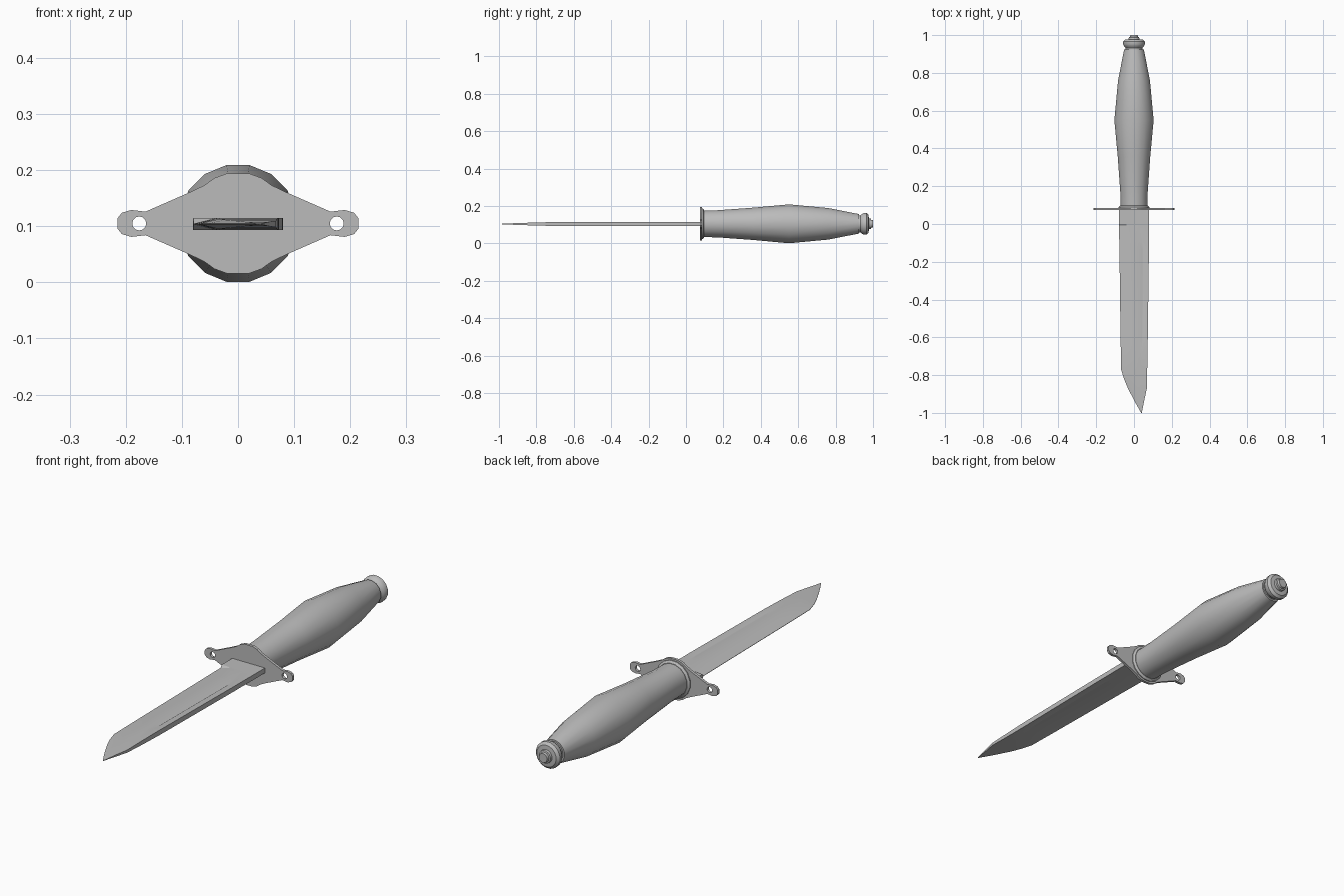
import bpy, bmesh, math

if "Cube" in bpy.data.objects:
    bpy.data.objects.remove(bpy.data.objects["Cube"])

CZ = 0.105  # height of the long axis

# Dark grey steel used by every part
steel = bpy.data.materials.new("dark_grey")
steel.diffuse_color = (0.5, 0.5, 0.5, 1)
steel.use_nodes = True
steel.node_tree.nodes["Principled BSDF"].inputs["Base Color"].default_value = steel.diffuse_color


def make_object(name, bm, angle=35):
    bmesh.ops.recalc_face_normals(bm, faces=bm.faces)
    me = bpy.data.meshes.new(name)
    bm.to_mesh(me)
    bm.free()
    ob = bpy.data.objects.new(name, me)
    bpy.context.collection.objects.link(ob)
    finish(ob, angle)
    return ob


def finish(ob, angle):
    ob.data.materials.clear()
    ob.data.materials.append(steel)
    bpy.ops.object.select_all(action='DESELECT')
    ob.select_set(True)
    bpy.context.view_layer.objects.active = ob
    bpy.ops.object.shade_smooth_by_angle(angle=math.radians(angle))


def loft(bm, sections):
    rings = [[bm.verts.new(p) for p in s] for s in sections]
    n = len(rings[0])
    for a, b in zip(rings, rings[1:]):
        for i in range(n):
            j = (i + 1) % n
            bm.faces.new((a[i], a[j], b[j], b[i]))
    bm.faces.new(rings[0])
    bm.faces.new(rings[-1])


def lathe(name, profile, sides=16):
    bm = bmesh.new()
    angles = [(i + 0.5) * math.tau / sides for i in range(sides)]
    loft(bm, [[(r * math.cos(a), y, CZ + r * math.sin(a)) for a in angles]
              for y, r in profile])
    return make_object(name, bm)


# Turned grip, collar and pommel
lathe("grip", [(0.09, 0.072), (0.17, 0.074), (0.36, 0.088), (0.55, 0.106),
               (0.76, 0.086), (0.925, 0.053)])
lathe("collar", [(0.083, 0.083), (0.09, 0.083), (0.097, 0.074)])
lathe("pommel", [(0.92, 0.046), (0.932, 0.046), (0.942, 0.054), (0.951, 0.059),
                 (0.965, 0.059), (0.976, 0.048), (0.978, 0.03)])
lathe("pommel_nut", [(0.975, 0.03), (0.988, 0.028), (0.99, 0.022), (1.0, 0.02)])

# Guard plate: quarter outline mirrored, with two lanyard holes
quarter = [(0.215, 0.009), (0.207, 0.019), (0.19, 0.024), (0.165, 0.021),
           (0.085, 0.056), (0.06, 0.068), (0.042, 0.081), (0.02, 0.089)]
right = quarter + [(-x, z) for x, z in reversed(quarter)]
outline = right + [(-x, -z) for x, z in right]
cu = bpy.data.curves.new("guard", 'CURVE')
cu.dimensions = '2D'
cu.fill_mode = 'BOTH'
cu.extrude = 0.006
holes = [[(cx + 0.0125 * math.cos(i * math.tau / 12), 0.0125 * math.sin(i * math.tau / 12))
          for i in range(12)] for cx in (-0.176, 0.176)]
for loop in [outline] + holes:
    sp = cu.splines.new('POLY')
    sp.points.add(len(loop) - 1)
    for p, (x, z) in zip(sp.points, loop):
        p.co = (x, z, 0, 1)
    sp.use_cyclic_u = True
guard = bpy.data.objects.new("guard", cu)
bpy.context.collection.objects.link(guard)
guard.location = (0, 0.08, CZ)
guard.rotation_euler = (math.pi / 2, 0, 0)
bpy.ops.object.select_all(action='DESELECT')
guard.select_set(True)
bpy.context.view_layer.objects.active = guard
bpy.ops.object.convert(target='MESH')
finish(bpy.context.object, 30)

# Blade: y, edge x, spine x, half thickness, edge half thickness, groove depth
stations = [
    (0.08, -0.08, 0.08, 0.011, 0.011, 0),
    (0.0, -0.08, 0.08, 0.011, 0.011, 0),
    (-0.008, -0.079, 0.08, 0.011, 0.0008, 0),
    (-0.09, -0.078, 0.079, 0.011, 0.0008, 0),
    (-0.14, -0.077, 0.079, 0.011, 0.0008, 0.003),
    (-0.60, -0.071, 0.073, 0.011, 0.0008, 0.003),
    (-0.66, -0.07, 0.072, 0.011, 0.0008, 0),
    (-0.77, -0.068, 0.07, 0.009, 0.0008, 0),
    (-0.82, -0.053, 0.069, 0.0075, 0.0008, 0),
    (-0.87, -0.032, 0.068, 0.006, 0.0008, 0),
    (-0.94, 0.004, 0.053, 0.0035, 0.0006, 0),
    (-1.0, 0.038, 0.041, 0.0006, 0.0004, 0),
]
sections = []
for y, e, s, h, he, g in stations:
    # the groove slopes in gently and ends in a steep wall beside the spine
    half = [(0, he), (0.25, h), (0.66, h), (0.79, h - g), (0.82, h), (1, h)]
    pts = [(e + f * (s - e), t) for f, t in half]
    sections.append([(x, y, CZ - 0.001 + t) for x, t in pts]
                    + [(x, y, CZ - 0.001 - t) for x, t in reversed(pts)])
bm = bmesh.new()
loft(bm, sections)
make_object("blade", bm, 20)
